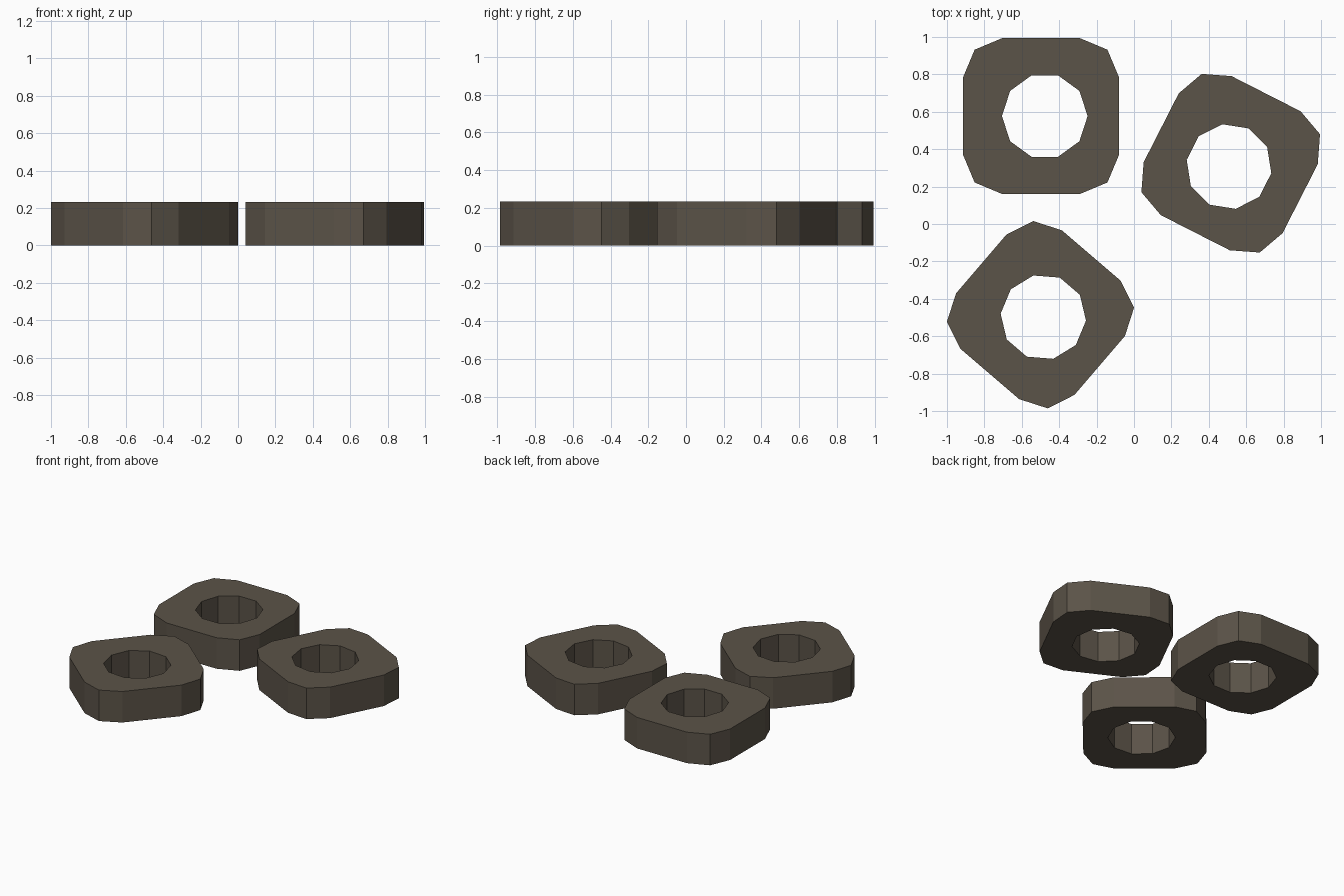
import bpy, bmesh, math
from mathutils import Matrix

if "Cube" in bpy.data.objects:
    bpy.data.objects.remove(bpy.data.objects["Cube"])

HEIGHT = 0.232
HALF, FLAT, CORNER = 0.417, 0.207, 0.355   # rounded-square profile
HOLE_R, HOLE_SIDES, HOLE_SHIFT = 0.229, 10, 0.02

mat = bpy.data.materials.new("dark_bronze")
mat.diffuse_color = (0.105, 0.087, 0.065, 1)
mat.use_nodes = True
mat.node_tree.nodes["Principled BSDF"].inputs["Base Color"].default_value = mat.diffuse_color


def square_nut(name, x, y, degrees):
    # outer outline: three points per corner, repeated four times
    outer = []
    for k in range(4):
        c, s = math.cos(k * math.pi / 2), math.sin(k * math.pi / 2)
        for px, py in ((HALF, FLAT), (CORNER, CORNER), (FLAT, HALF)):
            outer.append((px * c - py * s, px * s + py * c))
    # ten-sided bore, slightly off centre
    inner = [(HOLE_SHIFT + HOLE_R * math.cos(math.tau * i / HOLE_SIDES),
              HOLE_R * math.sin(math.tau * i / HOLE_SIDES))
             for i in range(HOLE_SIDES)]

    bm = bmesh.new()
    edges = []
    for loop in (outer, inner):
        vs = [bm.verts.new((px, py, 0)) for px, py in loop]
        edges += [bm.edges.new((vs[i], vs[(i + 1) % len(vs)])) for i in range(len(vs))]
    # fill the ring, then raise it to full thickness
    bmesh.ops.triangle_fill(bm, edges=edges, use_beauty=True)
    ring = bmesh.ops.extrude_face_region(bm, geom=bm.faces[:])
    top = [g for g in ring["geom"] if isinstance(g, bmesh.types.BMVert)]
    bmesh.ops.translate(bm, verts=top, vec=(0, 0, HEIGHT))
    bmesh.ops.recalc_face_normals(bm, faces=bm.faces[:])

    mesh = bpy.data.meshes.new(name)
    bm.to_mesh(mesh)
    bm.free()
    mesh.materials.append(mat)
    ob = bpy.data.objects.new(name, mesh)
    ob.matrix_world = Matrix.Translation((x, y, 0)) @ Matrix.Rotation(math.radians(degrees), 4, 'Z')
    bpy.context.collection.objects.link(ob)


# three loose nuts lying flat
square_nut("nut_back_left", -0.497, 0.577, 0)
square_nut("nut_right", 0.517, 0.325, -117)
square_nut("nut_front_left", -0.5, -0.485, -40.6)
